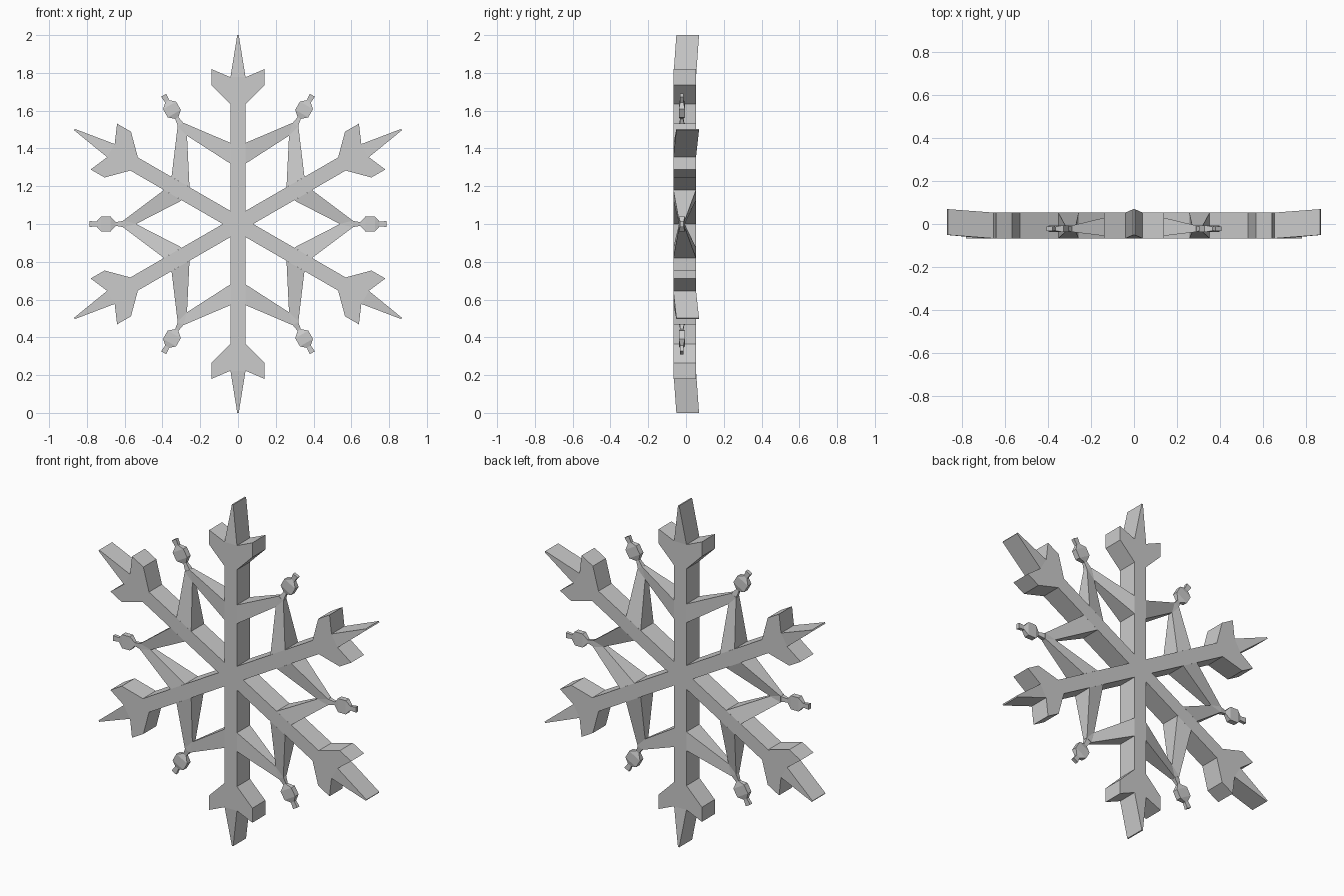
import bpy, bmesh, math

if "Cube" in bpy.data.objects:
    bpy.data.objects.remove(bpy.data.objects["Cube"])

FRONT, BACK = -0.067, 0.053   # flat front and back of the arms
BEND = 0.016                  # how far the arm tips lean back
MID = -0.022                  # depth centre of the thin side branches


def sixfold(name, pts, faces, start, open_edges=()):
    """Slab from (radius, side, y_front, y_back) points, repeated six times."""
    bm = bmesh.new()
    edges = [(f[i], f[(i + 1) % len(f)]) for f in faces for i in range(len(f))]
    outline = [e for e in edges if (e[1], e[0]) not in edges
               and frozenset(e) not in open_edges]
    for k in range(6):
        a = math.radians(start + 60 * k)
        c, s = math.cos(a), math.sin(a)

        def place(r, t, y):
            return bm.verts.new((r * s + t * c, y, 1 + r * c - t * s))
        front = [place(r, t, yf) for r, t, yf, yb in pts]
        back = [place(r, t, yb) for r, t, yf, yb in pts]
        for f in faces:
            bm.faces.new([front[i] for i in f])
            bm.faces.new([back[i] for i in reversed(f)])
        for i, j in outline:
            bm.faces.new((front[j], front[i], back[i], back[j]))
    bmesh.ops.remove_doubles(bm, verts=bm.verts, dist=0.0005)
    bmesh.ops.recalc_face_normals(bm, faces=bm.faces)
    mesh = bpy.data.meshes.new(name)
    bm.to_mesh(mesh)
    bm.free()
    obj = bpy.data.objects.new(name, mesh)
    bpy.context.collection.objects.link(obj)
    return obj


# main arms: shaft with barbs and a bent spear tip, meeting at the centre
half = [(0.04, 0.04 * math.sqrt(3)), (0.04, 0.635), (0.14, 0.735),
        (0.14, 0.82), (0.04, 0.777)]
pts = [(0, 0, FRONT, BACK)]
pts += [(r, w, FRONT, BACK) for w, r in half]
pts += [(r, -w, FRONT, BACK) for w, r in reversed(half)]
pts += [(1.0, 0.004, FRONT + BEND, BACK + BEND),
        (1.0, -0.004, FRONT + BEND, BACK + BEND)]
sixfold("main_arms", pts,
        [(0, 1, 2, 9, 10), (2, 3, 4, 5, 6, 7, 8, 9), (5, 11, 12, 6)], 0,
        {frozenset((0, 1)), frozenset((0, 10))})

# side branches: V-shaped struts between neighbouring arms, thinning outwards
thin = (MID - 0.015, MID + 0.015)
pts = [(0.392, 0.18, FRONT, BACK), (0.297, 0.125, FRONT, BACK),
       (0.54, 0, *thin), (0.297, -0.125, FRONT, BACK),
       (0.392, -0.18, FRONT, BACK), (0.608, -0.018, *thin),
       (0.608, 0.018, *thin)]
sixfold("side_branches", pts, [(0, 1, 2, 6), (2, 3, 4, 5), (2, 5, 6)], 30)

# beads: faceted bulb with stem and stub at the end of each side branch
stations = [(0.60, 0.018, 0.014), (0.648, 0.010, 0.008), (0.675, 0.040, 0.016),
            (0.725, 0.040, 0.016), (0.75, 0.012, 0.009), (0.787, 0.016, 0.010)]
pts = [(r, side * w, MID - d, MID + d)
       for r, w, d in stations for side in (1, -1)]
sixfold("branch_beads", pts,
        [(2 * i, 2 * i + 2, 2 * i + 3, 2 * i + 1)
         for i in range(len(stations) - 1)], 30)
